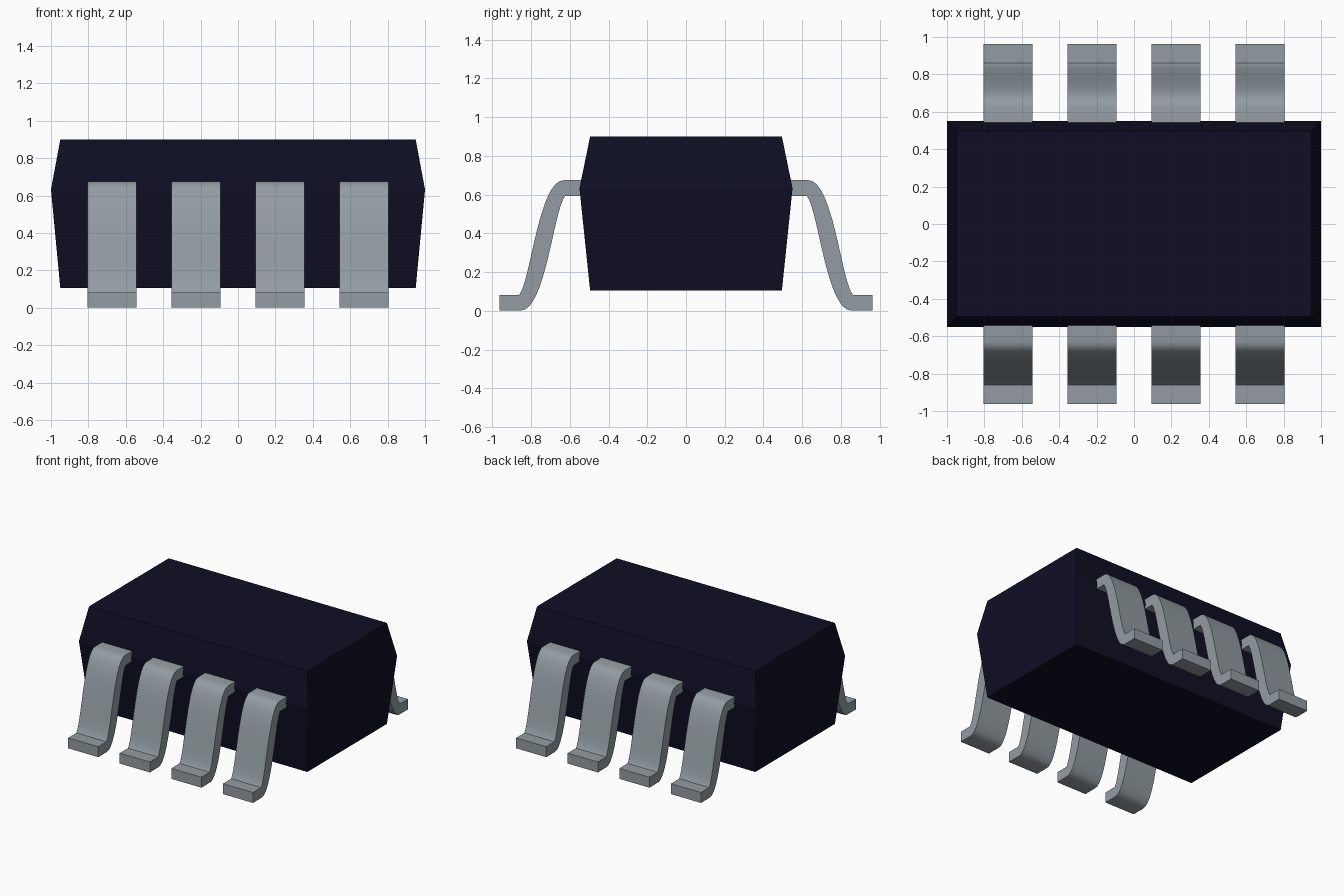
import bpy, bmesh, math
from mathutils import Vector

cube = bpy.data.objects.get("Cube")
if cube:
    bpy.data.objects.remove(cube, do_unlink=True)


def material(name, rgb, rough):
    m = bpy.data.materials.new(name)
    m.use_nodes = True
    m.diffuse_color = (*rgb, 1)
    bsdf = m.node_tree.nodes["Principled BSDF"]
    bsdf.inputs["Base Color"].default_value = (*rgb, 1)
    bsdf.inputs["Roughness"].default_value = rough
    return m


def finish(bm, name, mat):
    bmesh.ops.recalc_face_normals(bm, faces=bm.faces)
    me = bpy.data.meshes.new(name)
    bm.to_mesh(me)
    bm.free()
    me.materials.append(mat)
    return me


def add_object(name, me):
    ob = bpy.data.objects.new(name, me)
    bpy.context.collection.objects.link(ob)
    return ob


def bezier(p0, p1, p2, p3, n=16):
    out = []
    for i in range(n + 1):
        t = i / n
        u = 1 - t
        out.append(Vector(p0) * u**3 + Vector(p1) * 3 * u * u * t
                   + Vector(p2) * 3 * u * t * t + Vector(p3) * t**3)
    return out


plastic = material("dark_navy_plastic", (0.0045, 0.0045, 0.018), 0.6)
metal = material("grey_metal", (0.29, 0.335, 0.365), 0.5)

# Package body: three stacked rectangles, widest at the parting line
bm = bmesh.new()
rings = []
for hx, hy, z in ((0.95, 0.495, 0.105), (1.0, 0.55, 0.633), (0.95, 0.495, 0.9)):
    rings.append([bm.verts.new((sx * hx, sy * hy, z))
                  for sx, sy in ((-1, -1), (1, -1), (1, 1), (-1, 1))])
for a, b in zip(rings, rings[1:]):
    for i in range(4):
        j = (i + 1) % 4
        bm.faces.new((a[i], a[j], b[j], b[i]))
bm.faces.new(rings[0])
bm.faces.new(rings[-1])
add_object("package_body", finish(bm, "package_body", plastic))

# Gull-wing lead profile in (y, z): the underside is the top side turned half a turn
ROOT, TIP = 0.522, 0.963
curve = bezier((0.63, 0.675), (0.76, 0.675), (0.80, 0.16), (0.861, 0.083))
centre = Vector((0.7425, 0.338))
under = [2 * centre - p for p in reversed(curve)]
upper = [Vector((ROOT, 0.675))] + curve + [Vector((TIP, 0.083))]
lower = [Vector((ROOT, under[0].y))] + under + [Vector((TIP, under[-1].y))]

# Lead mesh: the profile as quads, extruded across its width
WIDTH = 0.262
bm = bmesh.new()
top = [bm.verts.new((-WIDTH / 2, p.x, p.y)) for p in upper]
low = [bm.verts.new((-WIDTH / 2, p.x, max(p.y, 0))) for p in lower]
side = [bm.faces.new((top[i], top[i + 1], low[i + 1], low[i]))
        for i in range(len(top) - 1)]
ext = bmesh.ops.extrude_face_region(bm, geom=side, use_keep_orig=True)
moved = [g for g in ext["geom"] if isinstance(g, bmesh.types.BMVert)]
bmesh.ops.translate(bm, verts=moved, vec=(WIDTH, 0, 0))
lead_mesh = finish(bm, "lead", metal)

# Four leads on each long side
leads = []
for i in range(4):
    x = (i - 1.5) * 0.449
    for row, angle in (("back", 0), ("front", math.pi)):
        ob = add_object(f"{row}_lead_{i + 1}", lead_mesh)
        ob.location.x = x
        ob.rotation_euler.z = angle
        leads.append(ob)

# Smooth the bends, keep the cut edges crisp
bpy.ops.object.select_all(action='DESELECT')
leads[0].select_set(True)
bpy.context.view_layer.objects.active = leads[0]
bpy.ops.object.shade_smooth_by_angle(angle=math.radians(30))
